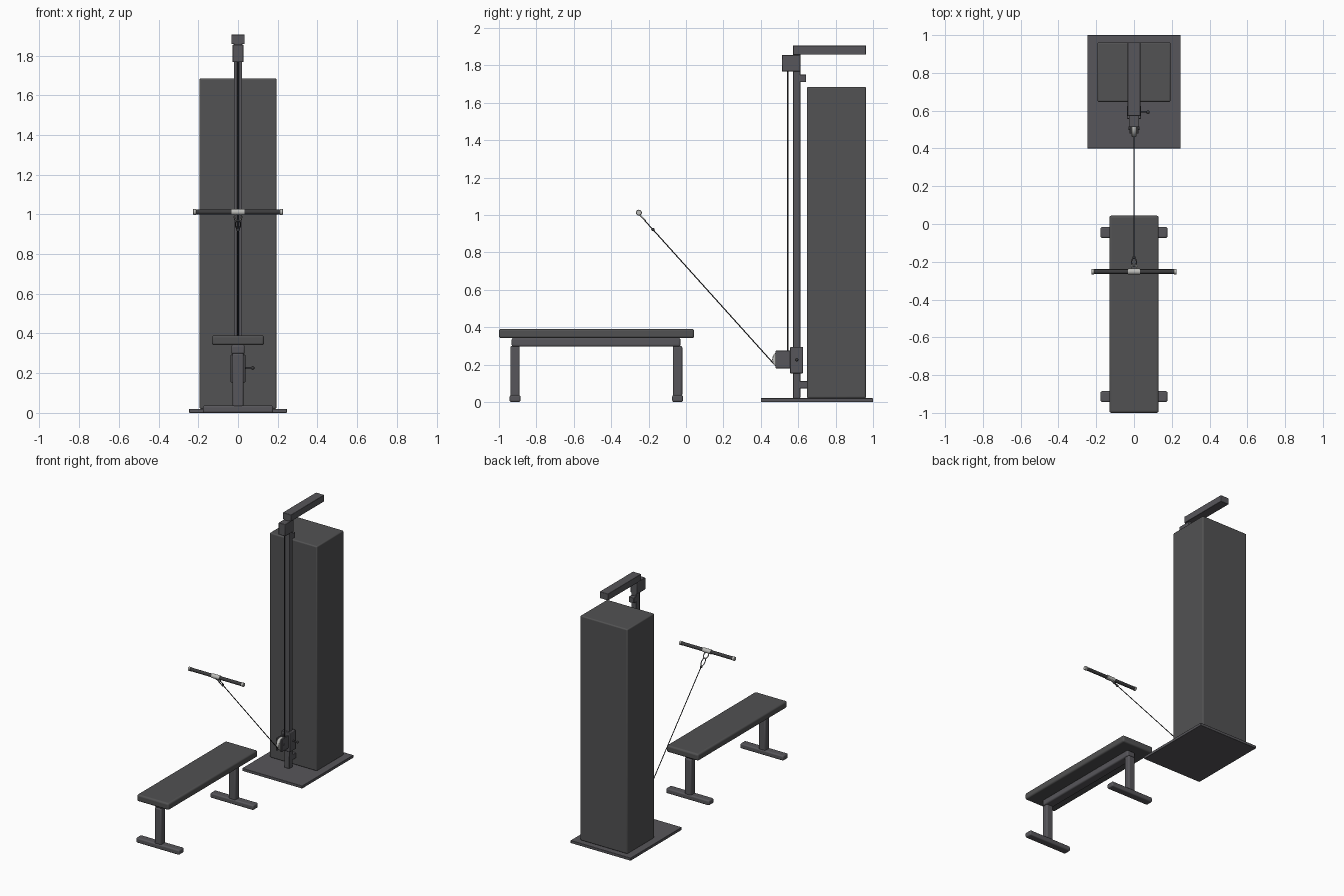
import bpy, bmesh, math
from mathutils import Vector

if "Cube" in bpy.data.objects:
    bpy.data.objects.remove(bpy.data.objects["Cube"])


def material(name, rgb):
    m = bpy.data.materials.new(name)
    m.diffuse_color = (*rgb, 1)
    m.use_nodes = True
    m.node_tree.nodes["Principled BSDF"].inputs["Base Color"].default_value = m.diffuse_color
    return m


BODY = material("charcoal panel", (0.085, 0.085, 0.087))
FRAME = material("dark grey metal", (0.095, 0.093, 0.103))
PAD = material("dark upholstery", (0.083, 0.083, 0.085))
BLACK = material("black rubber", (0.045, 0.045, 0.047))
STEEL = material("brushed steel", (0.5, 0.5, 0.48))


def finish(bm, name, mat, bevel=0.0, segments=2):
    me = bpy.data.meshes.new(name)
    bm.to_mesh(me)
    bm.free()
    me.materials.append(mat)
    ob = bpy.data.objects.new(name, me)
    bpy.context.collection.objects.link(ob)
    if bevel:
        mod = ob.modifiers.new("soft edges", 'BEVEL')
        mod.width = bevel
        mod.segments = segments
    bpy.ops.object.select_all(action='DESELECT')
    ob.select_set(True)
    bpy.context.view_layer.objects.active = ob
    bpy.ops.object.shade_smooth_by_angle(angle=math.radians(35))
    return ob


def box(name, x, y, z, mat, bevel=0.003, segments=2):
    """Box from (min, max) ranges along each axis."""
    bm = bmesh.new()
    bmesh.ops.create_cube(bm, size=1)
    for v in bm.verts:
        v.co = [(r[0] + r[1]) / 2 + c * (r[1] - r[0]) for r, c in zip((x, y, z), v.co)]
    return finish(bm, name, mat, bevel, segments)


def rod(name, a, b, r, mat, sides=20, bevel=0.0):
    """Cylinder between two points."""
    a, b = Vector(a), Vector(b)
    bm = bmesh.new()
    bmesh.ops.create_cone(bm, cap_ends=True, segments=sides, radius1=r, radius2=r,
                          depth=(b - a).length)
    rot = (b - a).to_track_quat('Z', 'Y')
    for v in bm.verts:
        v.co = rot @ v.co + (a + b) / 2
    return finish(bm, name, mat, bevel)


def ball(name, c, r, mat):
    bm = bmesh.new()
    bmesh.ops.create_uvsphere(bm, u_segments=16, v_segments=10, radius=r)
    bmesh.ops.translate(bm, verts=bm.verts, vec=c)
    return finish(bm, name, mat)


def link(name, a, b, half_width, r, mat):
    """Closed oval ring lying between two points and spreading along x."""
    a, b = Vector(a), Vector(b)
    cu = bpy.data.curves.new(name, 'CURVE')
    cu.dimensions = '3D'
    cu.bevel_depth = r
    cu.bevel_resolution = 3
    sp = cu.splines.new('POLY')
    n = 24
    sp.points.add(n - 1)
    for i, p in enumerate(sp.points):
        t = 2 * math.pi * i / n
        q = (a + b) / 2 + (b - a) / 2 * math.cos(t) + Vector((half_width * math.sin(t), 0, 0))
        p.co = (*q, 1)
    sp.use_cyclic_u = True
    cu.materials.append(mat)
    ob = bpy.data.objects.new(name, cu)
    bpy.context.collection.objects.link(ob)
    return ob


def sym(w):
    return (-w, w)


# Cable tower
box("base_plate", sym(0.246), (0.4, 1.0), (0, 0.02), FRAME, 0.002)
box("weight_housing", sym(0.194), (0.647, 0.962), (0.02, 1.685), BODY, 0.008, 3)
box("mast", sym(0.021), (0.572, 0.611), (0.02, 1.904), FRAME)
box("top_arm", sym(0.034), (0.59, 0.962), (1.857, 1.906), FRAME)
box("top_arm_bracket", sym(0.034), (0.572, 0.6), (1.857, 1.906), FRAME)
box("pulley_head", sym(0.027), (0.513, 0.611), (1.767, 1.855), FRAME)
for place, z in (("upper", 1.73), ("lower", 0.092)):
    box(place + "_mast_mount", sym(0.021), (0.605, 0.65 if z < 1 else 0.642),
        (z - 0.02, z + 0.02), FRAME)

# Sliding carriage with its pulley
box("carriage", sym(0.037), (0.557, 0.625), (0.153, 0.295), FRAME, 0.004)
for side in (-1, 1):
    box("pulley_cheek", sorted((side * 0.013, side * 0.024)), (0.478, 0.562),
        (0.18, 0.274), FRAME)
rod("pulley_wheel", (-0.012, 0.507, 0.227), (0.012, 0.507, 0.227), 0.046, STEEL, 32, 0.003)
rod("pulley_axle", (-0.028, 0.507, 0.227), (0.028, 0.507, 0.227), 0.009, FRAME)
rod("lock_pin", (0.03, 0.592, 0.226), (0.072, 0.592, 0.226), 0.005, FRAME)
ball("lock_knob", (0.074, 0.592, 0.226), 0.009, BLACK)

# Cables
rod("vertical_cable", (0, 0.545, 0.25), (0, 0.545, 1.78), 0.004, BLACK, 10)
rod("pull_cable", (0, 0.473, 0.2), (0, -0.175, 0.92), 0.003, BLACK, 10)

# Handle and connectors
ball("cable_stop", (0, -0.177, 0.922), 0.009, BLACK)
link("snap_hook", (0, -0.181, 0.926), (0, -0.222, 0.972), 0.013, 0.003, FRAME)
link("handle_eye", (0, -0.217, 0.968), (0, -0.252, 1.006), 0.018, 0.004, STEEL)
HY, HZ = -0.252, 1.012
rod("handle_sleeve", (-0.033, HY, HZ), (0.033, HY, HZ), 0.016, STEEL)
for side in (-1, 1):
    rod("handle_grip", (side * 0.03, HY, HZ), (side * 0.213, HY, HZ), 0.0125, BLACK)
    rod("handle_end_cap", (side * 0.21, HY, HZ), (side * 0.226, HY, HZ), 0.0145, STEEL, 20, 0.002)

# Bench
box("bench_pad", sym(0.131), (-1.0, 0.044), (0.341, 0.391), PAD, 0.012, 4)
box("bench_beam", sym(0.034), (-0.932, -0.03), (0.296, 0.343), FRAME, 0.01, 3)
for place, y in (("front", -0.914), ("rear", -0.045)):
    box(place + "_post", sym(0.028), (y - 0.025, y + 0.025), (0.03, 0.3), FRAME, 0.009, 3)
    box(place + "_foot", sym(0.177), (y - 0.029, y + 0.029), (0, 0.037), FRAME, 0.009, 3)
